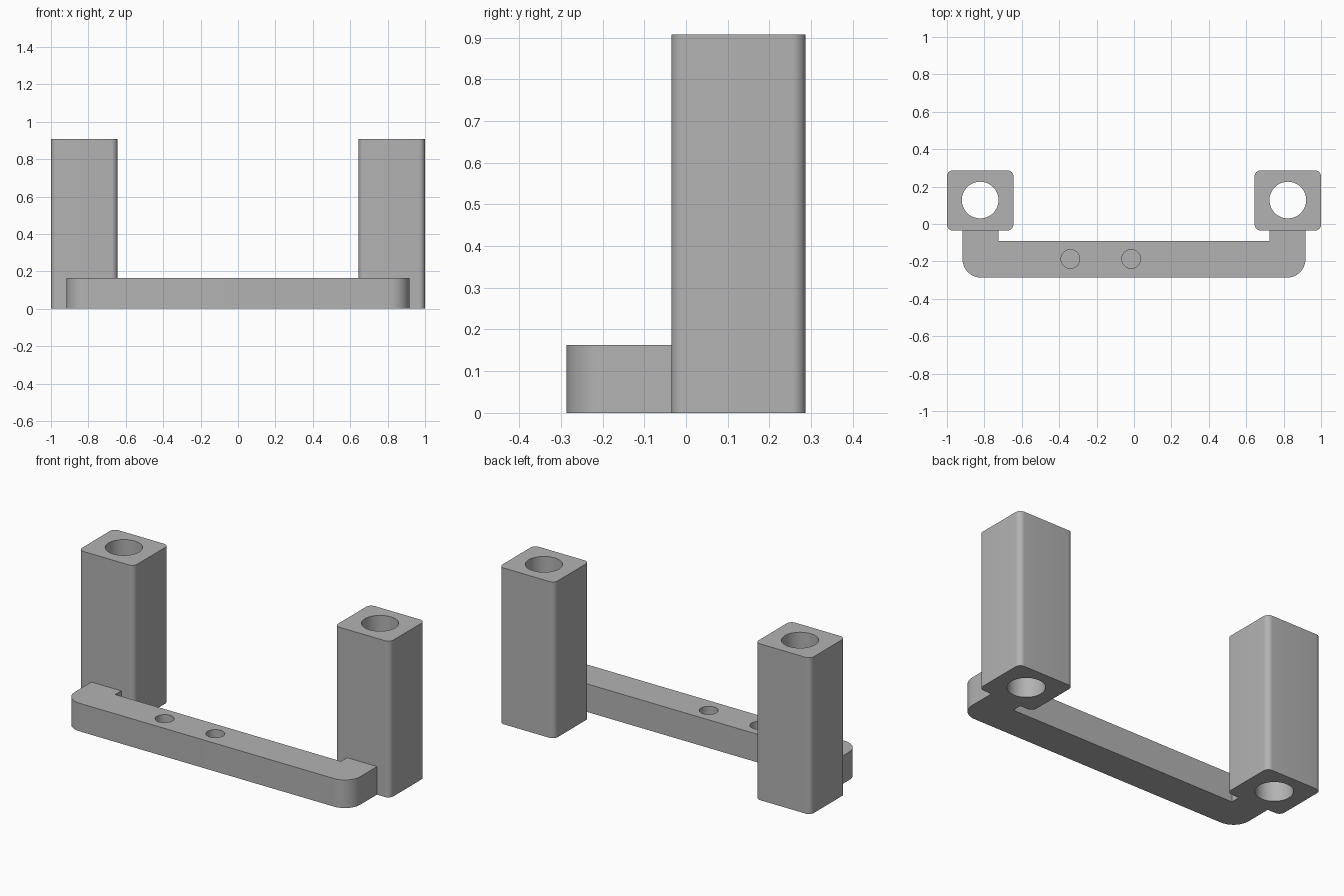
import bpy, bmesh
from math import radians, pi, cos, sin
from mathutils import Vector

if "Cube" in bpy.data.objects:
    bpy.data.objects.remove(bpy.data.objects["Cube"])

BAR_H, POST_H = 0.163, 0.907

grey = bpy.data.materials.new("plain grey")
grey.use_nodes = True
colour = (0.45, 0.45, 0.45, 1)
grey.diffuse_color = colour
grey.node_tree.nodes["Principled BSDF"].inputs["Base Color"].default_value = colour


def rounded(corners, steps=10):
    """Outline through (x, y, radius) right-angle corners."""
    pts = []
    for i, (x, y, r) in enumerate(corners):
        p = Vector((x, y))
        if r == 0:
            pts.append(p)
            continue
        a = (Vector(corners[i - 1][:2]) - p).normalized()
        b = (Vector(corners[(i + 1) % len(corners)][:2]) - p).normalized()
        centre = p + (a + b) * r
        for k in range(steps + 1):
            t = k / steps * pi / 2
            pts.append(centre - b * r * cos(t) - a * r * sin(t))
    return pts


def prism(name, outline, z0, z1):
    bm = bmesh.new()
    face = bm.faces.new([bm.verts.new((p.x, p.y, z0)) for p in outline])
    top = bmesh.ops.extrude_face_region(bm, geom=[face])["geom"]
    bmesh.ops.translate(bm, vec=(0, 0, z1 - z0),
                        verts=[v for v in top if isinstance(v, bmesh.types.BMVert)])
    bmesh.ops.recalc_face_normals(bm, faces=bm.faces)
    mesh = bpy.data.meshes.new(name)
    bm.to_mesh(mesh)
    bm.free()
    mesh.materials.append(grey)
    ob = bpy.data.objects.new(name, mesh)
    bpy.context.collection.objects.link(ob)
    return ob


def drill(ob, x, y, r, z0, z1):
    circle = [Vector((x + r * cos(2 * pi * k / 64), y + r * sin(2 * pi * k / 64)))
              for k in range(64)]
    cutter = prism("hole_cutter", circle, z0, z1)
    cutter.hide_render = True
    mod = ob.modifiers.new("hole", 'BOOLEAN')
    mod.operation, mod.solver, mod.object = 'DIFFERENCE', 'EXACT', cutter
    bpy.context.view_layer.objects.active = ob
    bpy.ops.object.modifier_apply(modifier=mod.name)
    bpy.data.objects.remove(cutter)


def smooth(ob):
    bpy.ops.object.select_all(action='DESELECT')
    ob.select_set(True)
    bpy.context.view_layer.objects.active = ob
    bpy.ops.object.shade_smooth_by_angle(angle=radians(30))


# U-shaped bar with short arms reaching back to the posts
right_half = [(0.917, -0.287, 0.1), (0.917, -0.035, 0),
              (0.725, -0.035, 0), (0.725, -0.09, 0)]
left_half = [(-x, y, r) for x, y, r in reversed(right_half)]
bar = prism("cross_bar", rounded(right_half + left_half), 0, BAR_H)
# Blind screw holes in the top of the bar
for x in (-0.34, -0.015):
    drill(bar, x, -0.187, 0.05, 0.04, BAR_H + 0.1)
smooth(bar)

# Rounded square posts, bored right through
for side, name in ((1, "left_post"), (-1, "right_post")):
    cx, cy, hx, hy, r = side * 0.8225, 0.126, 0.1775, 0.161, 0.032
    square = [(cx - hx, cy - hy, r), (cx + hx, cy - hy, r),
              (cx + hx, cy + hy, r), (cx - hx, cy + hy, r)]
    post = prism(name, rounded(square), 0, POST_H)
    drill(post, cx, 0.128, 0.098, -0.1, POST_H + 0.1)
    smooth(post)
